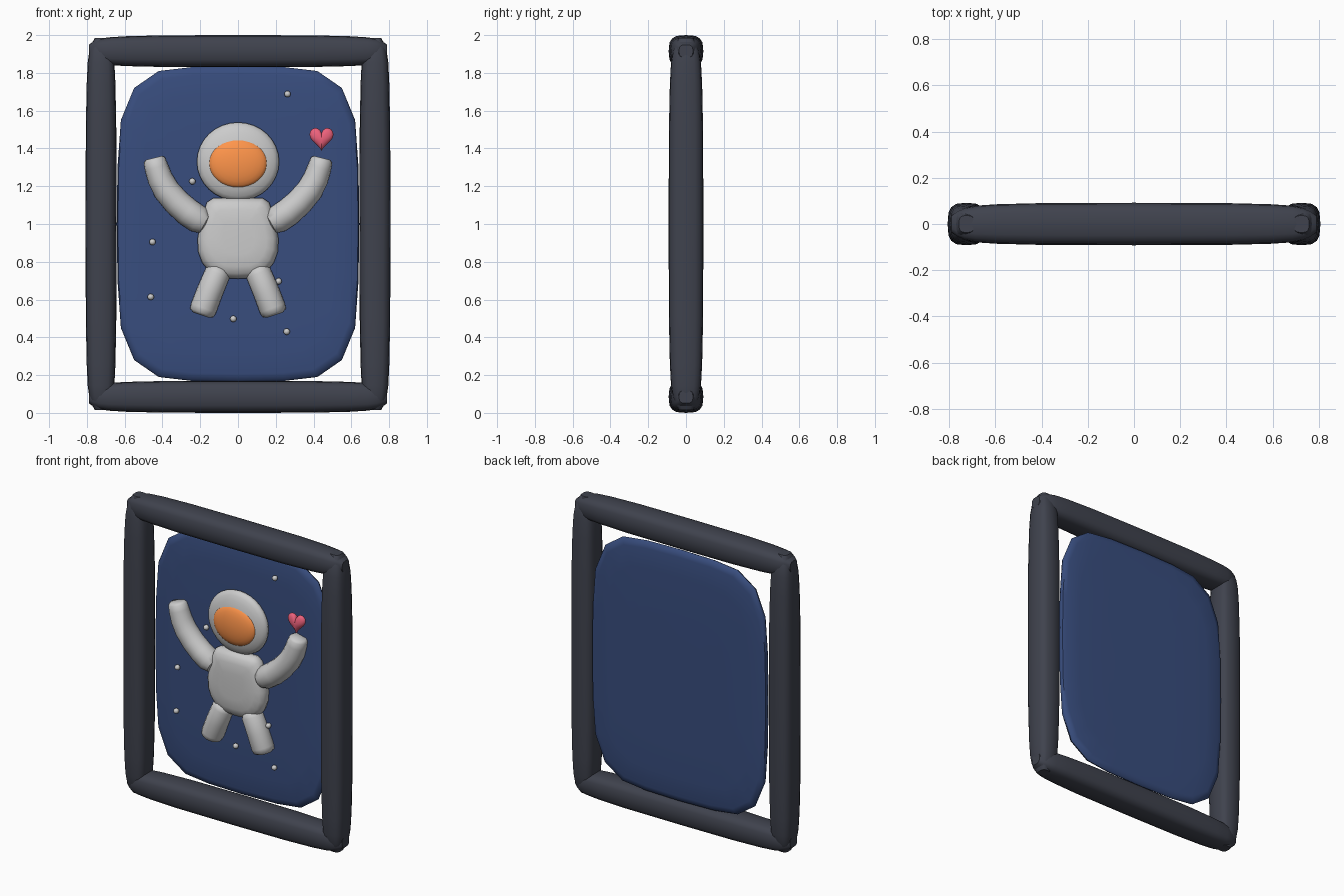
import bpy, bmesh, math
from mathutils import Vector

if "Cube" in bpy.data.objects:
    bpy.data.objects.remove(bpy.data.objects["Cube"])


def material(name, color):
    m = bpy.data.materials.new(name)
    m.diffuse_color = (*color, 1)
    m.use_nodes = True
    m.node_tree.nodes["Principled BSDF"].inputs["Base Color"].default_value = m.diffuse_color
    return m


DARK = material("dark_frame", (0.05, 0.055, 0.075))
NAVY = material("night_blue", (0.04, 0.075, 0.21))
ORANGE = material("visor_orange", (1.0, 0.3, 0.07))
PINK = material("heart_pink", (0.85, 0.12, 0.2))


def loft(name, rings, mat=None, angle=50):
    """Skin a list of equal-length point rings and cap both ends."""
    bm = bmesh.new()
    loops = [[bm.verts.new(p) for p in ring] for ring in rings]
    n = len(loops[0])
    for a, b in zip(loops, loops[1:]):
        for i in range(n):
            j = (i + 1) % n
            bm.faces.new((a[i], a[j], b[j], b[i]))
    bm.faces.new(loops[0])
    bm.faces.new(loops[-1])
    bmesh.ops.recalc_face_normals(bm, faces=bm.faces)
    me = bpy.data.meshes.new(name)
    bm.to_mesh(me)
    bm.free()
    ob = bpy.data.objects.new(name, me)
    bpy.context.collection.objects.link(ob)
    if mat:
        me.materials.append(mat)
    bpy.ops.object.select_all(action='DESELECT')
    ob.select_set(True)
    bpy.context.view_layer.objects.active = ob
    bpy.ops.object.shade_smooth_by_angle(angle=math.radians(angle))
    return ob


def pillow(name, outline, center, y, depth, mat=None, dome=None):
    """Puff an xz outline (relative to center) along y."""
    if dome is None:
        steps = [math.radians(-84 + 168 * i / 12) for i in range(13)]
        dome = [(math.cos(a), math.sin(a)) for a in steps]
    cx, cz = center
    rings = [[(cx + px * s, y + d * depth, cz + pz * s) for px, pz in outline]
             for s, d in dome]
    return loft(name, rings, mat)


def ellipse(rx, rz, n=32):
    return [(rx * math.cos(2 * math.pi * i / n), rz * math.sin(2 * math.pi * i / n))
            for i in range(n)]


def mirrored(half):
    """Complete a half outline running from the top to the bottom on +x."""
    return half + [(-x, z) for x, z in reversed(half) if x > 1e-6]


def tube(name, path, y=0.0, n=16):
    """Round limb through (x, z, radius) stations in the xz plane."""
    pts = [Vector((x, y, z)) for x, z, r in path]
    rings = []
    for i, p in enumerate(pts):
        t = (pts[min(i + 1, len(pts) - 1)] - pts[max(i - 1, 0)]).normalized()
        side = Vector((t.z, 0, -t.x))
        r = path[i][2]
        rings.append([p + side * r * math.cos(2 * math.pi * k / n)
                      + Vector((0, r * math.sin(2 * math.pi * k / n), 0)) for k in range(n)])
    return loft(name, rings)


# Padded frame bars: rounded-square section, tapering to small nubs
TAPER = [(0, 1), (.5, .985), (.75, .93), (.87, .86), (.93, .76), (.97, .6), (1, .4)]
STATIONS = [(-t, s) for t, s in reversed(TAPER[1:])] + TAPER


def bar(name, center, half_len, half_w, vertical):
    def sq(v):
        return math.copysign(abs(v) ** 0.65, v)
    rings = []
    for t, s in STATIONS:
        ring = []
        for k in range(16):
            a = 2 * math.pi * k / 16
            u, v, w = half_w * s * sq(math.cos(a)), 0.092 * s * sq(math.sin(a)), t * half_len
            ring.append((center[0] + (u if vertical else w), v,
                         center[1] + (w if vertical else u)))
        rings.append(ring)
    return loft(name, rings, DARK)


for s, side in ((1, "right"), (-1, "left")):
    bar("frame_bar_" + side, (s * 0.725, 1.0), 0.985, 0.082, True)
for z, side in ((1.915, "top"), (0.085, "bottom")):
    bar("frame_bar_" + side, (0, z), 0.79, 0.085, False)

# Backing panel with faceted round corners
quarter = [(0.0, .835), (.25, .83), (.42, .81), (.55, .72), (.62, .55), (.638, .3)]
half = quarter + [(.642, 0)] + [(x, -z) for x, z in reversed(quarter)]
pillow("back_panel", mirrored(half), (0, 1.0), 0.058, 0.031, NAVY,
       [(.5, -1), (.8, -.93), (.95, -.75), (.99, -.5), (1, 0),
        (.99, .5), (.95, .75), (.8, .93), (.5, 1)])

# Space suit torso, helmet and visor
torso = [(0, .215), (.13, .213), (.165, .19), (.195, .1), (.214, 0), (.212, -.07),
         (.19, -.13), (.15, -.18), (.09, -.21), (0, -.215)]
pillow("torso", mirrored(torso), (0, 0.925), 0.005, 0.065, None,
       [(.4, -1), (.7, -.93), (.87, -.75), (.96, -.45), (1, 0),
        (.96, .45), (.87, .75), (.7, .93), (.4, 1)])
pillow("helmet", ellipse(.218, .208), (0, 1.33), 0.005, 0.06)
pillow("visor", ellipse(.155, .131), (0, 1.322), -0.03, 0.042, ORANGE)

# Raised arms and spread legs
ARM = [(.165, 1.0, .03), (.175, 1.005, .06), (.21, 1.025, .074), (.265, 1.062, .074),
       (.325, 1.115, .072), (.38, 1.18, .07), (.412, 1.24, .067), (.432, 1.3, .063),
       (.443, 1.338, .058), (.446, 1.35, .045)]
LEG = [(.092, .775, .03), (.097, .765, .055), (.108, .74, .068), (.15, .64, .07),
       (.182, .555, .071), (.192, .53, .066), (.196, .518, .045)]
for s, side in ((1, "right"), (-1, "left")):
    tube("arm_" + side, [(s * x, z, r) for x, z, r in ARM])
    tube("leg_" + side, [(s * x, z, r) for x, z, r in LEG])

# Floating heart
heart = []
for i in range(32):
    a = 2 * math.pi * i / 32
    heart.append((.0635 * math.sin(a) ** 3,
                  .0043 * (13 * math.cos(a) - 5 * math.cos(2 * a)
                           - 2 * math.cos(3 * a) - math.cos(4 * a)) + .011))
pillow("heart", heart, (0.442, 1.446), -0.015, 0.025, PINK)

# Little round stars
STARS = [(.262, 1.688), (-.242, 1.226), (-.453, .905), (-.462, .614),
         (.215, .697), (-.025, .498), (.258, .43)]
for i, pos in enumerate(STARS):
    pillow("star_%d" % (i + 1), ellipse(.017, .017, 16), pos, 0.012, 0.017)
